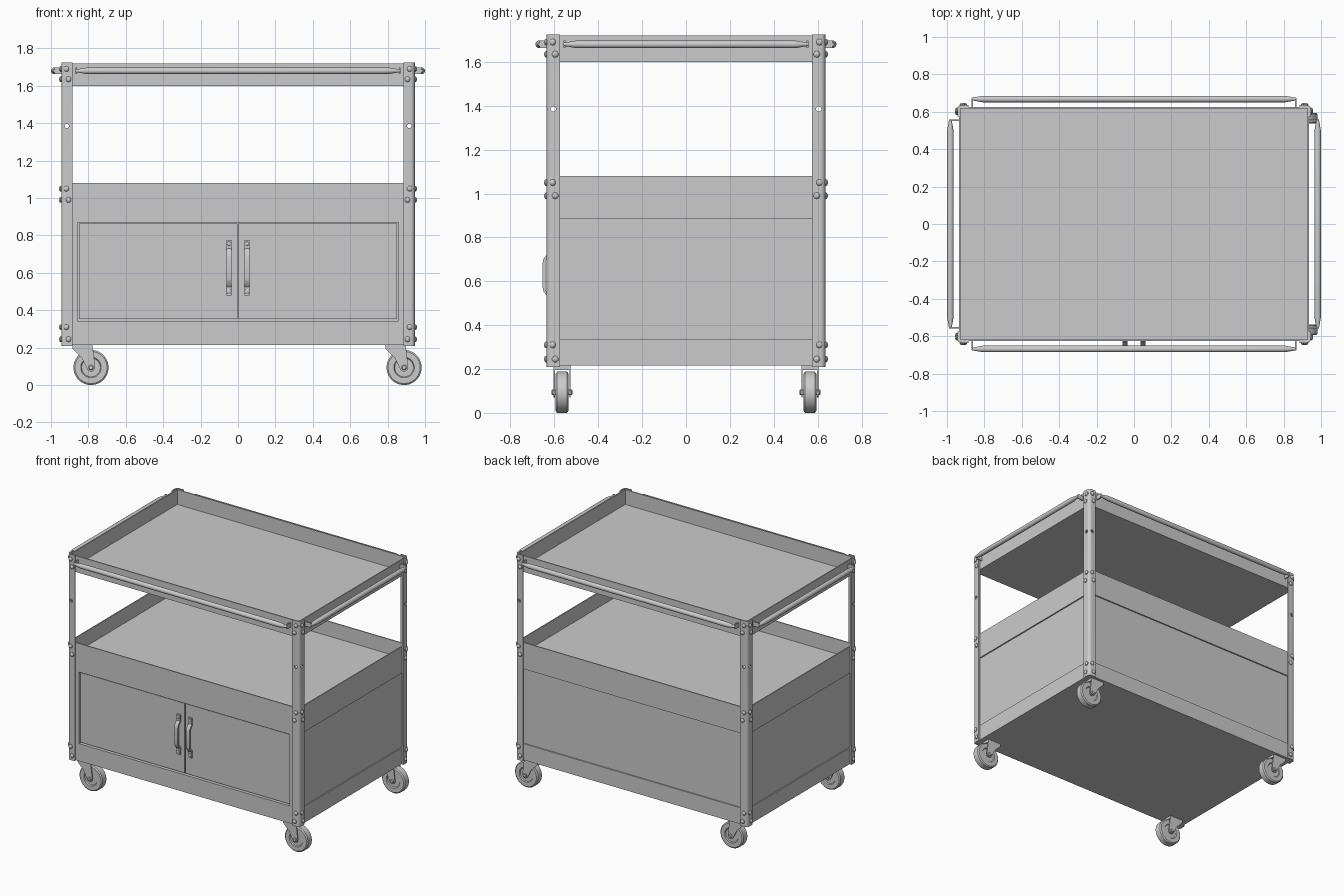
import bpy, bmesh, math
from mathutils import Matrix, Vector

if "Cube" in bpy.data.objects:
    bpy.data.objects.remove(bpy.data.objects["Cube"])


def finish(name, bm, smooth=False):
    bmesh.ops.recalc_face_normals(bm, faces=bm.faces)
    me = bpy.data.meshes.new(name)
    bm.to_mesh(me)
    bm.free()
    ob = bpy.data.objects.new(name, me)
    bpy.context.collection.objects.link(ob)
    if smooth:
        bpy.ops.object.select_all(action='DESELECT')
        ob.select_set(True)
        bpy.context.view_layer.objects.active = ob
        bpy.ops.object.shade_smooth_by_angle(angle=math.radians(35))
    return ob


def add_box(bm, x0, x1, y0, y1, z0, z1):
    m = Matrix.Translation(((x0 + x1) / 2, (y0 + y1) / 2, (z0 + z1) / 2)) @ \
        Matrix.Diagonal((abs(x1 - x0), abs(y1 - y0), abs(z1 - z0), 1))
    return bmesh.ops.create_cube(bm, size=1, matrix=m)['verts']


def box(name, *dims):
    bm = bmesh.new()
    add_box(bm, *dims)
    return finish(name, bm)


def add_prism(bm, pts, vec):
    f = bm.faces.new([bm.verts.new(p) for p in pts])
    r = bmesh.ops.extrude_face_region(bm, geom=[f])
    bmesh.ops.translate(bm, vec=vec, verts=[v for v in r['geom'] if isinstance(v, bmesh.types.BMVert)])


def add_lathe(bm, centre, axis, rings, n):
    """Closed turned shape: rings are (offset along axis, radius)."""
    rot = Vector(axis).to_track_quat('Z', 'Y')
    loops = []
    for h, r in rings:
        loops.append([bm.verts.new(Vector(centre) + rot @ Vector(
            (r * math.cos((i + .5) * math.tau / n), r * math.sin((i + .5) * math.tau / n), h))) for i in range(n)])
    for a, b in zip(loops, loops[1:]):
        for i in range(n):
            bm.faces.new((a[i], a[(i + 1) % n], b[(i + 1) % n], b[i]))
    bm.faces.new(loops[0])
    bm.faces.new(loops[-1])


TX, TY = 0.935, 0.625       # tray half sizes
PX, PY = 0.945, 0.635       # post outer faces
CORNERS = [(sx, sy) for sx in (-1, 1) for sy in (-1, 1)]

# Three identical open trays
for name, z in (("bottom_tray", 0.215), ("middle_tray", 0.96), ("top_tray", 1.60)):
    bm = bmesh.new()
    add_box(bm, -TX, TX, -TY, TY, z, z + 0.12)
    top = max(bm.faces, key=lambda f: f.calc_center_median().z)
    bmesh.ops.inset_region(bm, faces=[top], thickness=0.012)
    r = bmesh.ops.extrude_discrete_faces(bm, faces=[top])
    bmesh.ops.translate(bm, vec=(0, 0, -0.108), verts=r['faces'][0].verts)
    finish(name, bm)

# Corner posts: rounded angle iron with a through hole on each face
for sx, sy in CORNERS:
    t, w, R = 0.010, 0.06, 0.022
    prof = [(PX - w, PY)]
    prof += [(PX - R + R * math.sin(a), PY - R + R * math.cos(a)) for a in [i * math.pi / 12 for i in range(7)]]
    prof += [(PX, PY - w), (PX - t, PY - w)]
    ri = R - t
    prof += [(PX - R + ri * math.cos(a), PY - R + ri * math.sin(a)) for a in [i * math.pi / 8 for i in range(5)]]
    prof += [(PX - w, PY - t)]
    bm = bmesh.new()
    add_prism(bm, [(sx * x, sy * y, 0.21) for x, y in prof], (0, 0, 1.515))
    post = finish("corner_post", bm, True)
    bm = bmesh.new()
    add_lathe(bm, (sx * 0.915, sy * PY, 1.385), (0, 1, 0), [(-.025, .012), (.025, .012)], 12)
    add_lathe(bm, (sx * PX, sy * 0.605, 1.385), (1, 0, 0), [(-.016, .012), (.025, .012)], 12)
    cutter = finish("hole_cutter", bm)
    cutter.hide_render = True
    cutter.hide_viewport = True
    mod = post.modifiers.new("holes", 'BOOLEAN')
    mod.object = cutter
    mod.solver = 'EXACT'

    # Domed bolts, two per tray on each post face
    bm = bmesh.new()
    dome = [(-.004, .015), (.004, .015), (.009, .011), (.012, .005)]
    for za, zb in ((0.245, 0.31), (0.99, 1.05), (1.635, 1.69)):
        for z, d in ((za, -.006), (zb, .006)):
            add_lathe(bm, (sx * (0.912 + d), sy * PY, z), (0, sy, 0), dome, 10)
            add_lathe(bm, (sx * PX, sy * (0.602 + d), z), (sx, 0, 0), dome, 10)
    finish("post_bolts", bm, True)

# Cabinet: inset body, overhanging top strip, front frame, two recessed doors
box("cabinet_body", -0.925, 0.925, -0.598, 0.615, 0.23, 0.965)
bm = bmesh.new()
for s in (-1, 1):
    add_box(bm, s * 0.92, s * TX, -TY, TY, 0.885, 0.96)
add_box(bm, -0.92, 0.92, 0.61, TY, 0.885, 0.96)
finish("cabinet_top_strip", bm)
bm = bmesh.new()
for s in (-1, 1):
    add_box(bm, s * 0.858, s * 0.925, -TY, -0.59, 0.335, 0.96)
add_box(bm, -0.858, 0.858, -TY, -0.59, 0.87, 0.96)
add_box(bm, -0.858, 0.858, -TY, -0.59, 0.325, 0.343)
finish("cabinet_front_frame", bm)

for s in (-1, 1):
    box("door", s * 0.004, s * 0.85, -0.617, -0.59, 0.352, 0.864)
    # Bent-strap door handle with screws
    path = [(-.617, .48), (-.627, .48), (-.627, .525), (-.650, .553), (-.653, .57), (-.653, .685), (-.650, .702),
            (-.627, .730), (-.627, .775), (-.617, .775), (-.617, .722), (-.640, .695), (-.640, .56), (-.617, .533)]
    bm = bmesh.new()
    add_prism(bm, [(s * .048 - .014, y, z) for y, z in path], (.028, 0, 0))
    for z in (.50, .755):
        add_lathe(bm, (s * .048, -.625, z), (0, -1, 0), [(0, .012), (.006, .011), (.009, .005)], 10)
    finish("door_handle", bm, True)


# Push rails: tapered rod on two thin brackets, on all four sides
def rail(axis, s, half, face, out):
    bm = bmesh.new()
    c = (0, s * out, 1.68) if axis == 'x' else (s * out, 0, 1.68)
    add_lathe(bm, c, (1, 0, 0) if axis == 'x' else (0, 1, 0),
              [(-half, .007), (-half + .06, .018), (half - .06, .018), (half, .007)], 12)
    for e in (-1, 1):
        a, b = e * half, e * (half - .008)
        if axis == 'x':
            add_box(bm, a, b, s * face, s * out, 1.663, 1.697)
        else:
            add_box(bm, s * face, s * out, a, b, 1.663, 1.697)
    finish("push_rail", bm, True)


for s in (-1, 1):
    rail('x', s, 0.868, 0.62, 0.668)
    rail('y', s, 0.558, 0.93, 0.982)

# Casters, all trailing toward +x
for sx, sy in CORNERS:
    cx, cy, cz, r = 0.051 + sx * 0.837, sy * 0.565, 0.094, 0.094
    bm = bmesh.new()
    add_lathe(bm, (cx, cy, cz), (0, 1, 0), [(-.022, .05), (-.029, .055), (-.029, r - .008), (-.022, r),
                                            (.022, r), (.029, r - .008), (.029, .055), (.022, .05)], 32)
    finish("caster_wheel", bm, True)
    bm = bmesh.new()
    cheek = [(-.10, .212), (.008, .212), (.022, .10), (.016, .078), (0, .070), (-.016, .078), (-.03, .105),
             (-.05, .145), (-.10, .195)]
    for s in (-1, 1):
        add_prism(bm, [(cx + x, cy + s * .033, z) for x, z in cheek], (0, s * .006, 0))
    add_box(bm, cx - .10, cx + .008, cy - .039, cy + .039, .196, .218)
    add_lathe(bm, (cx, cy, cz), (0, 1, 0), [(-.048, .010), (-.044, .014), (.044, .014), (.048, .010)], 12)
    finish("caster_fork", bm, True)
